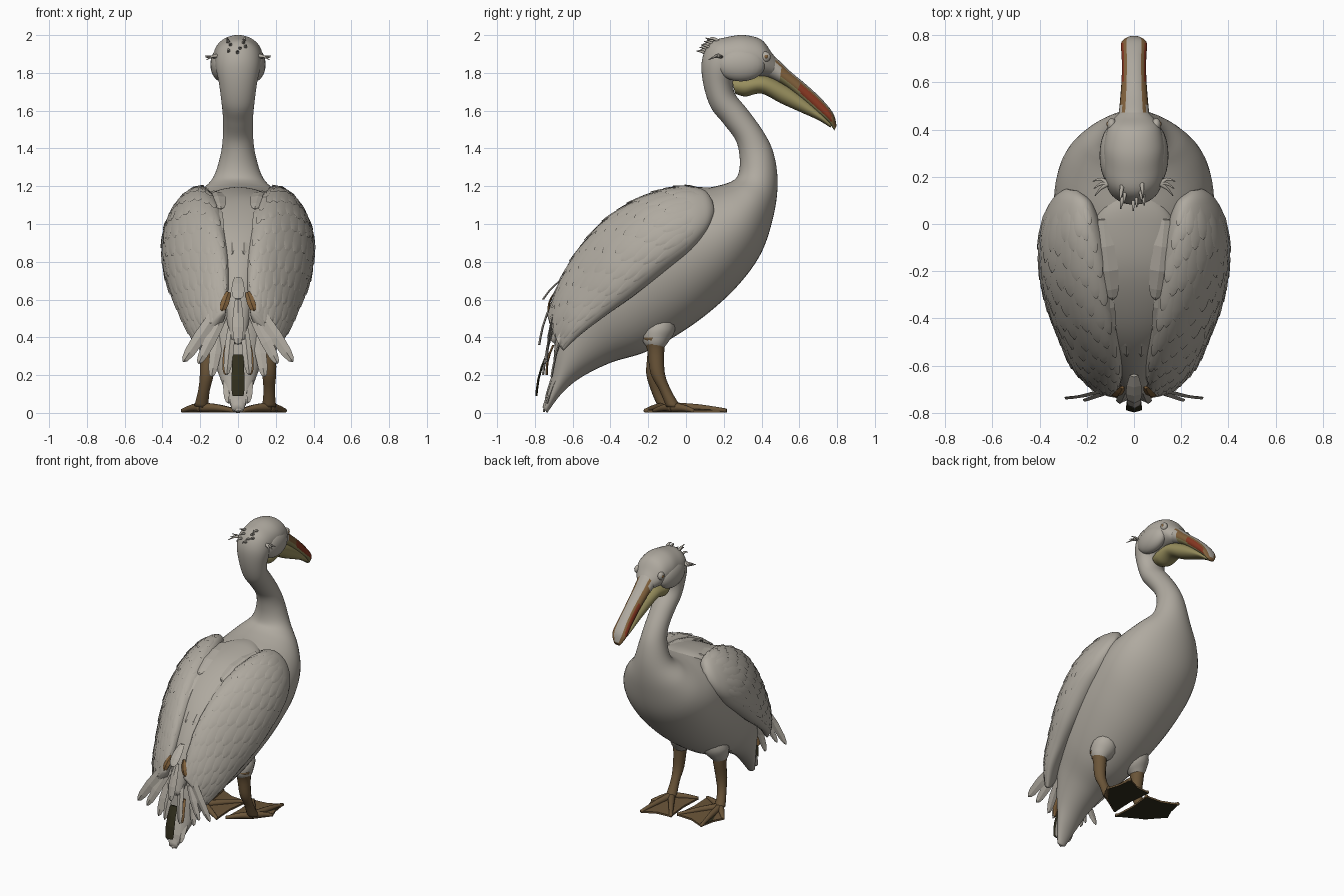
import bpy, bmesh, math, random
from mathutils import Vector as V

if "Cube" in bpy.data.objects:
    bpy.data.objects.remove(bpy.data.objects["Cube"])
random.seed(4)

def mat(name, r, g, b):
    m = bpy.data.materials.new(name)
    m.diffuse_color = (r, g, b, 1)
    m.use_nodes = True
    m.node_tree.nodes["Principled BSDF"].inputs["Base Color"].default_value = m.diffuse_color
    return m

MATS = [mat("pale plumage", .43, .40, .35), mat("yellow pouch", .31, .27, .11),
        mat("bill brown", .22, .12, .045), mat("bill red", .25, .04, .016),
        mat("leg brown", .145, .09, .04), mat("dark olive", .03, .027, .012)]
PALE, YELLOW, BROWN, RED, LEG, DARK = range(6)

def make(name, bm, smooth=True):
    bmesh.ops.recalc_face_normals(bm, faces=bm.faces)
    me = bpy.data.meshes.new(name)
    bm.to_mesh(me)
    bm.free()
    for m in MATS:
        me.materials.append(m)
    for p in me.polygons:
        p.use_smooth = smooth
    ob = bpy.data.objects.new(name, me)
    bpy.context.collection.objects.link(ob)
    return ob

def flat(rows):
    """Side profile rows (top y,z, bottom y,z, half width) -> 3D rows"""
    return [(0, a, b, 0, c, d, w) for a, b, c, d, w in rows]

def row_at(rows, s):
    s = max(0, min(s, len(rows) - 1 - 1e-6))
    i, t = int(s), s - int(s)
    p = [rows[max(0, min(j, len(rows) - 1))] for j in (i - 1, i, i + 1, i + 2)]
    return [.5 * (2*b + (c - a)*t + (2*a - 5*b + 4*c - d)*t*t + (3*b - a - 3*c + d)*t**3)
            for a, b, c, d in zip(*p)]

def surf(rows, s, a, lift=0):
    """Point on a lofted surface; a = 0 is the top of the ring"""
    mid = lambda q: (V(q[:3]) + V(q[3:6])) / 2
    r = row_at(rows, s)
    tan = mid(row_at(rows, s + .08)) - mid(row_at(rows, s - .08))
    axis = (V(r[:3]) - V(r[3:6])) / 2
    off = axis * math.cos(a) + axis.cross(tan).normalized() * max(r[6], .003) * math.sin(a)
    return mid(r) + off + off.normalized() * lift

def loft(name, rows, m=1, sides=40, sub=6, rule=lambda c, a: PALE):
    bm = bmesh.new()
    rings = []
    for k in range((len(rows) - 1) * sub + 1):
        pts = [surf(rows, k / sub, 2 * math.pi * j / sides) for j in range(sides)]
        rings.append([bm.verts.new((p.x * m, p.y, p.z)) for p in pts])
    for r0, r1 in zip(rings, rings[1:]):
        for j in range(sides):
            n = (j + 1) % sides
            f = bm.faces.new((r0[j], r0[n], r1[n], r1[j]))
            f.material_index = rule(f.calc_center_median(), 2 * math.pi * (j + .5) / sides)
    for r in (rings[0], rings[-1]):
        f = bm.faces.new(r)
        f.material_index = rule(f.calc_center_median(), math.pi / 2)
    return make(name, bm)

def tube(name, pts, up, m=1, col=PALE, sides=14):
    up = V(up)
    rows = [(*(V(p[:3]) + up * p[3]), *(V(p[:3]) - up * p[3]), p[3]) for p in pts]
    return loft(name, rows, m, sides, 4, lambda c, a: col)

def ball(name, loc, scale, col):
    bm = bmesh.new()
    bmesh.ops.create_uvsphere(bm, u_segments=24, v_segments=14, radius=1)
    for v in bm.verts:
        v.co = V([a * b + c for a, b, c in zip(v.co, scale, loc)])
    for f in bm.faces:
        f.material_index = col
    return make(name, bm)

def feather(name, base, tip, w, col=PALE, m=1, face=(0, -1, 0), blunt=.1, bow=.012):
    """Thin leaf-shaped blade with a raised shaft"""
    b, t, n = V(base), V(tip), V(face)
    side = (t - b).cross(n).normalized()
    bm = bmesh.new()
    rows = []
    for u, k in ((0, .5 + blunt * .4), (.3, .9), (.6, 1), (.85, .8 + blunt * .2), (.96, .45 + blunt * .5),
                 (1, blunt)):
        c = b.lerp(t, u) + n * bow * math.sin(u * math.pi)
        pts = (c - side * w * k, c + n * .008, c + side * w * k, c - n * .004)
        rows.append([bm.verts.new((p.x * m, p.y, p.z)) for p in pts])
    for r0, r1 in zip(rows, rows[1:]):
        for j in range(4):
            bm.faces.new((r0[j], r0[(j+1) % 4], r1[(j+1) % 4], r1[j])).material_index = col
    bm.faces.new(rows[0]).material_index = col
    bm.faces.new(rows[-1]).material_index = col
    return make(name, bm, False)

# Body, neck and head in one loft from tail to forehead
loft("body_neck_head", flat([
    (-.76, .03, -.735, .0, .03), (-.71, .2, -.66, .10, .08), (-.69, .4, -.56, .185, .13),
    (-.64, .62, -.40, .265, .19), (-.53, .84, -.22, .32, .26), (-.36, 1.02, -.05, .41, .31),
    (-.16, 1.12, .12, .53, .335), (.03, 1.175, .28, .68, .335), (.16, 1.2, .40, .85, .295),
    (.24, 1.225, .465, 1.05, .22), (.275, 1.26, .485, 1.22, .135), (.285, 1.34, .465, 1.37, .095),
    (.265, 1.44, .415, 1.48, .08), (.2, 1.53, .33, 1.6, .08), (.13, 1.62, .265, 1.68, .088),
    (.09, 1.75, .25, 1.73, .1), (.085, 1.87, .26, 1.76, .115), (.13, 1.96, .28, 1.77, .123),
    (.22, 1.99, .32, 1.775, .128), (.31, 2.0, .36, 1.78, .128), (.40, 1.975, .42, 1.78, .11),
    (.455, 1.905, .46, 1.78, .075), (.49, 1.86, .49, 1.785, .04)]))

# Back plumage filling the valley between the wings
loft("back_plumage", flat([
    (.14, 1.19, .13, 1.1, .08), (.02, 1.192, -.01, 1.06, .17), (-.2, 1.14, -.26, 1.0, .18),
    (-.42, 1.0, -.46, .86, .14), (-.57, .83, -.56, .68, .10), (-.68, .62, -.62, .5, .07),
    (-.735, .4, -.69, .36, .04)]))

# Bill: pale ridge and root, brown sides with a red streak
def bill_rule(c, a):
    sn, cs = abs(math.sin(a)), math.cos(a)
    if cs > 0 and sn < .6:
        return PALE
    if c.y < .5 and cs < .55:
        return PALE
    if .6 < c.y < .77 and sn > .8 and cs > -.45:
        return RED
    return BROWN if cs > -.3 else YELLOW
loft("upper_bill", flat([
    (.40, 1.92, .40, 1.79, .075), (.47, 1.885, .46, 1.765, .065), (.55, 1.81, .53, 1.725, .057),
    (.64, 1.735, .61, 1.66, .052), (.72, 1.66, .69, 1.59, .052), (.78, 1.585, .755, 1.535, .054),
    (.797, 1.52, .785, 1.495, .025)]), rule=bill_rule)
loft("throat_pouch", flat([
    (.24, 1.77, .26, 1.69, .05), (.31, 1.78, .315, 1.675, .072), (.42, 1.785, .40, 1.69, .07),
    (.53, 1.735, .50, 1.64, .06), (.63, 1.665, .6, 1.595, .052), (.72, 1.585, .7, 1.55, .045),
    (.775, 1.53, .765, 1.51, .025)]), rule=lambda c, a: YELLOW)

# Folded wing: inner top edge, outer lower edge, thickness
WING = [(.24, .14, 1.12, .28, .15, 1.05, .02), (.2, .09, 1.18, .33, .11, .97, .06),
        (.17, -.03, 1.19, .36, .02, .87, .10), (.13, -.21, 1.14, .36, -.12, .76, .125),
        (.10, -.40, 1.03, .34, -.28, .63, .115), (.07, -.56, .86, .30, -.43, .52, .09),
        (.06, -.66, .69, .26, -.56, .42, .065), (.07, -.73, .53, .2, -.65, .33, .03)]

def wing_feathers(name, m):
    """Overlapping feather blades that follow the wing surface"""
    bm = bmesh.new()
    for k in range(8):
        for j in range(12):
            s = 1.1 + k * .62 + (j % 2) * .3 + random.uniform(-.08, .08)
            a, length = .15 + j * .225, .75 + .09 * j
            rows = []
            for u, w in ((0, .6), (.4, 1), (.75, .95), (.93, .6), (1, .15)):
                lift = -.004 + .012 * u
                cols = [surf(WING, min(s + u * length, 6.95), a + .16 * w * d, lift + .004 * (d == 0))
                        for d in (-1, 0, 1)]
                rows.append([bm.verts.new((p.x * m, p.y, p.z)) for p in cols])
            for r0, r1 in zip(rows, rows[1:]):
                for d in (0, 1):
                    bm.faces.new((r0[d], r0[d+1], r1[d+1], r1[d]))
    return make(name, bm)

for m, tag in ((1, "right"), (-1, "left")):
    loft(tag + "_wing", WING, m)
    wing_feathers(tag + "_wing_feathers", m)
    # Long flight feathers hanging over the tail
    for b, t, w, col in (
            ((.07, -.68, .6), (.29, -.735, .27), .034, PALE),
            ((.06, -.67, .55), (.21, -.745, .26), .03, PALE),
            ((.09, -.62, .5), (.14, -.71, .19), .03, PALE),
            ((.03, -.68, .5), (.06, -.755, .2), .025, PALE),
            ((.05, -.69, .64), (.085, -.725, .54), .022, BROWN),
            ((.06, -.7, .36), (.065, -.735, .2), .02, BROWN),
            ((.05, -.62, .3), (.05, -.735, .05), .03, PALE)):
        feather(tag + "_flight_feather", b, t, w, col, m)
    # Shoulder feathers along the back
    for b, t, w in (((.13, .02, 1.17), (.09, -.32, 1.08), .04),
                    ((.15, -.14, 1.14), (.10, -.48, .95), .04),
                    ((.05, -.2, 1.125), (.03, -.56, .84), .035)):
        feather(tag + "_back_feather", b, t, w, PALE, m, (0, -.45, .89), bow=.03)

    # Cheek, eye, side crest
    ball(tag + "_cheek", (m * .088, .29, 1.845), (.058, .13, .09), PALE)
    ball(tag + "_eyelid", (m * .094, .42, 1.885), (.02, .028, .028), PALE)
    ball(tag + "_eye", (m * .108, .424, 1.886), (.009, .011, .011), BROWN)
    for i in range(3):
        tube(tag + "_ear_tuft", [(.11, .17, 1.89, .012), (.14, .15 + .02 * i, 1.885, .007),
             (.165 + .005 * i, .12 + .03 * i, 1.87 + .01 * i, .002)], (0, 0, 1), m, sides=6)

    # Thigh, leg and webbed foot; the left foot stands further back
    dx, dy = (0, 0) if m == 1 else (.03, -.045)
    tube(tag + "_thigh", [(.12, -.12, .52, .07), (.14, -.145, .43, .085), (.155, -.16, .375, .066),
                          (.16, -.16, .34, .04)], (0, -1, 0), m)
    tube(tag + "_leg", [(.16, -.17, .40, .06), (.16, -.16, .33, .045), (.165, -.15 + dy*.5, .21, .038),
                        (.165 + dx*.5, -.11 + dy, .12, .031), (.165 + dx, -.065 + dy, .03, .038)],
         (0, -1, 0), m, LEG)
    heel = V((.165 + dx, -.07 + dy, .03))
    tips = [V((x, y + dy, .014)) for x, y in
            ((.25 + dx * 1.5, .04), (.21 + dx, .215), (.01, .16), (.02, -.17))]
    bm = bmesh.new()
    edge = []
    for i, t in enumerate(tips):
        edge.append(t)
        if i < 3:
            edge.append(heel.lerp((t + tips[i + 1]) / 2, .92))
    pts = [heel] + edge
    top = [bm.verts.new((p.x * m, p.y, p.z)) for p in pts]
    low = [bm.verts.new((p.x * m, p.y, .002)) for p in pts]
    for i in range(1, len(pts) - 1):
        f = bm.faces.new((top[0], top[i], top[i + 1]))
        f.material_index = DARK if i == 2 else LEG
        bm.faces.new((low[0], low[i + 1], low[i])).material_index = DARK
    for i in range(len(pts)):
        n = (i + 1) % len(pts)
        bm.faces.new((top[i], low[i], low[n], top[n])).material_index = LEG
    make(tag + "_foot_web", bm, False)
    for t in tips:
        tube(tag + "_toe", [(*heel, .026), (*(heel.lerp(t, .5) + V((0, 0, .004))), .019),
                            (t.x, t.y, .012, .011)], (0, 0, 1), m, LEG, 10)

# Central tail feathers
feather("dark_tail_feather", (0, -.735, .31), (0, -.79, .09), .035, DARK, blunt=.85)
feather("upper_tail_feather", (0, -.64, .72), (0, -.755, .6), .035)
feather("middle_tail_feather", (0, -.70, .60), (0, -.775, .36), .03)
feather("lower_tail_feather", (0, -.68, .25), (0, -.75, .005), .045)

# Crest spikes on the back of the head
for i in range(8):
    x = random.uniform(-.05, .05)
    z = 1.9 + .01 * i
    y = .1 + .008 * i
    tube("crest_spike", [(x, y + .03, z - .01, .012), (x * 1.1, y - .015, z + .012, .008),
         (x * 1.2, y - .045, z + random.uniform(.0, .03), .002)], (0, 0, 1), sides=6)
